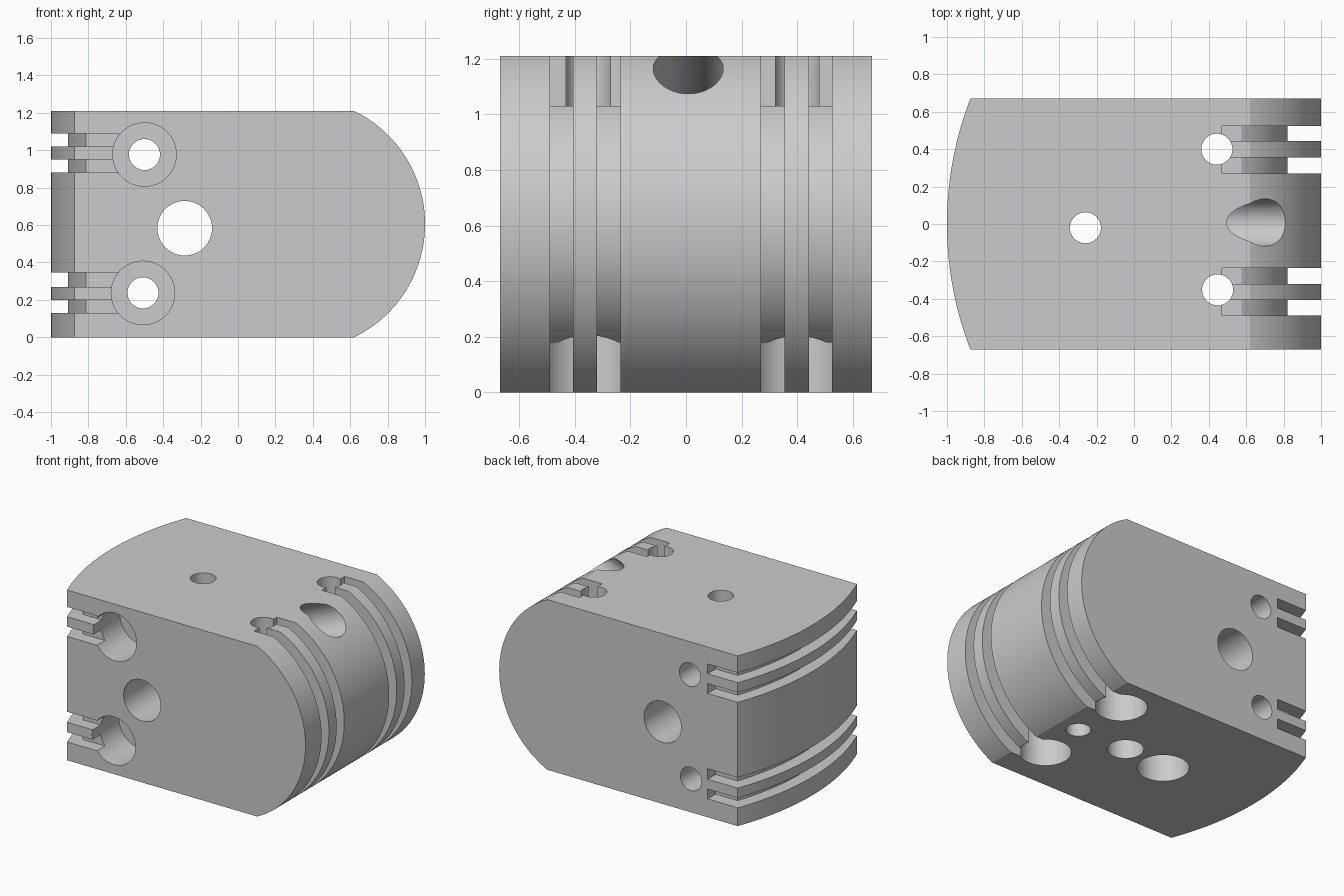
import bpy, bmesh, math
from mathutils import Vector

cube = bpy.data.objects.get("Cube")
if cube:
    bpy.data.objects.remove(cube, do_unlink=True)

HEIGHT, HALF_WIDTH = 1.21, 0.67
MID = HEIGHT / 2
END_X, END_R = 0.328, 0.672      # rounded end, seen from the front
BACK_X, BACK_R = 0.86, 1.86      # shallow curved end, seen from above

grey = bpy.data.materials.new("plain grey")
grey.use_nodes = True
colour = (0.6, 0.6, 0.6, 1)
grey.diffuse_color = colour
grey.node_tree.nodes["Principled BSDF"].inputs["Base Color"].default_value = colour


def arc(cx, cy, r, start, end, steps=48):
    """Points along an arc, angles in radians."""
    angles = [start + (end - start) * i / steps for i in range(steps + 1)]
    return [(cx + r * math.cos(a), cy + r * math.sin(a)) for a in angles]


def make(name, bm):
    bmesh.ops.recalc_face_normals(bm, faces=bm.faces)
    mesh = bpy.data.meshes.new(name)
    bm.to_mesh(mesh)
    bm.free()
    obj = bpy.data.objects.new(name, mesh)
    mesh.materials.append(grey)
    bpy.context.collection.objects.link(obj)
    return obj


def prism(name, outline, axis, low, high):
    """Extrude an outline along y (outline in x, z) or z (outline in x, y)."""
    bm = bmesh.new()
    along_y = axis == "y"
    verts = [bm.verts.new((a, low, b) if along_y else (a, b, low)) for a, b in outline]
    face = bm.faces.new(verts)
    new = bmesh.ops.extrude_face_region(bm, geom=[face])["geom"]
    shift = (0, high - low, 0) if along_y else (0, 0, high - low)
    bmesh.ops.translate(bm, vec=shift, verts=[v for v in new if isinstance(v, bmesh.types.BMVert)])
    return make(name, bm)


def rod(name, start, end, r):
    """Cylinder between two points."""
    a, b = Vector(start), Vector(end)
    bm = bmesh.new()
    bmesh.ops.create_cone(bm, cap_ends=True, segments=48, radius1=r, radius2=r, depth=(b - a).length)
    turn = (b - a).to_track_quat("Z", "Y").to_matrix().to_4x4()
    bmesh.ops.transform(bm, matrix=turn, verts=bm.verts)
    bmesh.ops.translate(bm, vec=(a + b) / 2, verts=bm.verts)
    return make(name, bm)


def combine(body, tool, operation="DIFFERENCE"):
    """Apply a boolean to the body and discard the tool."""
    mod = body.modifiers.new(tool.name, "BOOLEAN")
    mod.operation, mod.object, mod.solver = operation, tool, "EXACT"
    bpy.context.view_layer.objects.active = body
    bpy.ops.object.modifier_apply(modifier=mod.name)
    bpy.data.objects.remove(tool, do_unlink=True)


# Body: rounded side profile trimmed by the curved plan outline
turn = math.asin(MID / END_R)
side = [(-1.2, 0)] + arc(END_X, MID, END_R, -turn, turn, 64) + [(-1.2, HEIGHT)]
body = prism("joint_block", side, "y", -HALF_WIDTH, HALF_WIDTH)
sweep = math.asin(0.8 / BACK_R)
plan = arc(BACK_X, 0, BACK_R, math.pi - sweep, math.pi + sweep) + [(1.2, -0.8), (1.2, 0.8)]
combine(body, prism("plan_trim", plan, "z", -0.2, 1.4), "INTERSECT")

# Grooves wrapping the rounded end
depth = 0.18
r = END_R - depth
turn = math.asin((MID - depth) / r)
strip = [(0.47, HEIGHT + 0.1), (1.1, HEIGHT + 0.1), (1.1, -0.1), (0.47, -0.1), (0.47, depth)]
strip += arc(END_X, MID, r, -turn, turn) + [(0.47, HEIGHT - depth)]
for low, high in ((-0.49, -0.407), (-0.32, -0.235), (0.27, 0.355), (0.443, 0.525)):
    combine(body, prism("end_groove", strip, "y", low, high))

# Grooves wrapping the shallow end
depth = 0.09
inner = HALF_WIDTH - depth
r = BACK_R - depth
sweep = math.asin(inner / r)
strip = [(-0.64, -0.8), (-1.1, -0.8), (-1.1, 0.8), (-0.64, 0.8), (-0.64, inner)]
strip += arc(BACK_X, 0, r, math.pi - sweep, math.pi + sweep) + [(-0.64, -inner)]
for low, high in ((0.13, 0.2), (0.27, 0.345), (0.88, 0.95), (1.02, 1.09)):
    combine(body, prism("side_groove", strip, "z", low, high))

# Counterbored holes through the width, and the large cross hole
for x, z in ((-0.5, 0.977), (-0.508, 0.237)):
    combine(body, rod("side_hole", (x, -0.9, z), (x, 0.9, z), 0.083))
    combine(body, rod("side_counterbore", (x, -0.9, z), (x, -0.37, z), 0.17))
combine(body, rod("cross_hole", (-0.285, -0.9, 0.583), (-0.285, 0.9, 0.583), 0.146))

# Vertical through holes, counterbored from below
for x, y in ((0.443, 0.4), (0.447, -0.352), (-0.26, -0.02)):
    combine(body, rod("upright_hole", (x, y, -0.2), (x, y, 1.4), 0.083))
    combine(body, rod("upright_counterbore", (x, y, -0.2), (x, y, 0.3), 0.168))

# Blind holes in the underside
combine(body, rod("wide_blind_hole", (0.08, 0.01, -0.2), (0.08, 0.01, 0.8), 0.118))
combine(body, rod("small_blind_hole", (0.47, 0.005, -0.2), (0.47, 0.005, 0.5), 0.08))

# Sloping channel from the rounded end to the cross hole
combine(body, rod("sloping_channel", (1.11, 0.008, 1.346), (-0.28, 0.008, 0.727), 0.126))

for obj in bpy.context.selected_objects:
    obj.select_set(False)
body.select_set(True)
bpy.context.view_layer.objects.active = body
bpy.ops.object.shade_smooth_by_angle(angle=math.radians(20))
